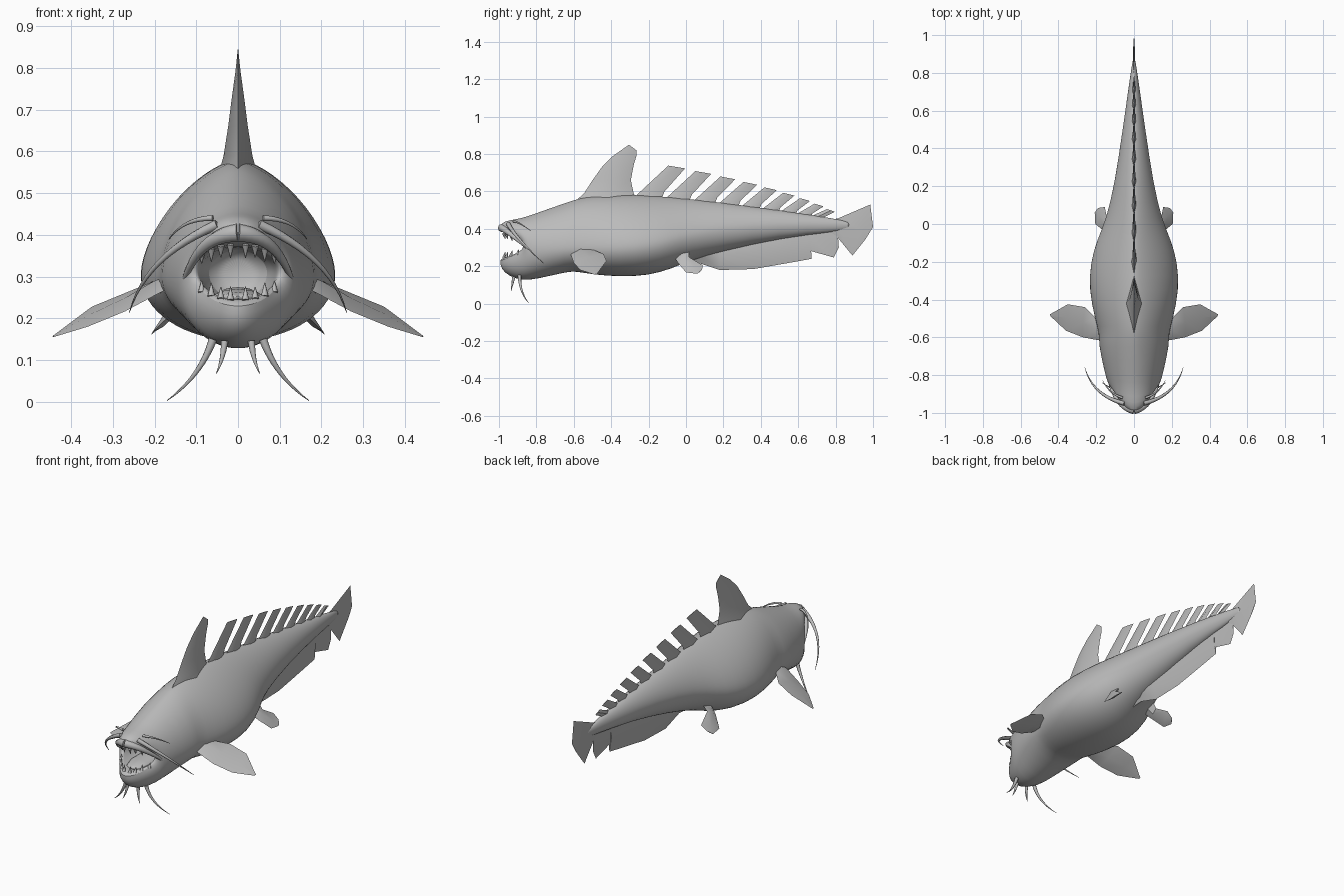
import bpy, bmesh, math
from mathutils import Vector

if "Cube" in bpy.data.objects:
    bpy.data.objects.remove(bpy.data.objects["Cube"])

grey = bpy.data.materials.new("grey_skin")
grey.diffuse_color = (0.5, 0.5, 0.5, 1)
grey.use_nodes = True
grey.node_tree.nodes["Principled BSDF"].inputs["Base Color"].default_value = grey.diffuse_color


def loft(name, rings, angle=40, subdiv=0):
    """Skin closed rings of equal length and cap both ends."""
    bm = bmesh.new()
    vs = [[bm.verts.new(p) for p in r] for r in rings]
    n = len(vs[0])
    for a, b in zip(vs, vs[1:]):
        for i in range(n):
            bm.faces.new((a[i], a[(i + 1) % n], b[(i + 1) % n], b[i]))
    bm.faces.new(vs[0])
    bm.faces.new(vs[-1])
    bmesh.ops.recalc_face_normals(bm, faces=bm.faces[:])
    me = bpy.data.meshes.new(name)
    bm.to_mesh(me)
    bm.free()
    me.materials.append(grey)
    ob = bpy.data.objects.new(name, me)
    bpy.context.collection.objects.link(ob)
    if subdiv:
        mod = ob.modifiers.new("smooth", 'SUBSURF')
        mod.levels = mod.render_levels = subdiv
    bpy.ops.object.select_all(action='DESELECT')
    ob.select_set(True)
    bpy.context.view_layer.objects.active = ob
    bpy.ops.object.shade_smooth_by_angle(angle=math.radians(angle))
    return ob


def fin(name, sections, thick, side=1):
    """Blade of diamond sections (leading, trailing point) thinning to its tip."""
    edges = [(Vector(a), Vector(b)) for a, b in sections]
    mids = [(a + b) / 2 for a, b in edges]
    last = len(mids) - 1
    rings = []
    for i, (a, b) in enumerate(edges):
        span = mids[min(i + 1, last)] - mids[max(i - 1, 0)]
        t = .0015 + thick * (1 - i / last) ** 1.4
        nrm = (b - a).cross(span).normalized() * t
        rings.append([Vector((p.x * side, p.y, p.z))
                      for p in (a, mids[i] + nrm, b, mids[i] - nrm)])
    return loft(name, rings, 35)


def middle_fin(name, sections, thick):
    """Blade in the middle plane, given as y, z pairs."""
    return fin(name, [((0, a, b), (0, c, d)) for a, b, c, d in sections], thick)


def feeler(name, pts, r0, r1=0.001, side=1, steps=12):
    """Tapered tube along a Bezier arc of three points."""
    a, b, c = [Vector((x * side, y, z)) for x, y, z in pts]
    path = [a * (1 - t) ** 2 + b * 2 * t * (1 - t) + c * t * t
            for t in (k / steps for k in range(steps + 1))]
    rings = []
    for k, p in enumerate(path):
        q = (path[min(k + 1, steps)] - path[max(k - 1, 0)]).to_track_quat('Z', 'Y')
        r = r0 + (r1 - r0) * k / steps
        rings.append([p + q @ Vector((r * math.cos(j * math.pi / 4),
                                      r * math.sin(j * math.pi / 4), 0)) for j in range(8)])
    return loft(name, rings, 60)


def body_ring(y, zc, zb, zt, hw):
    """Oval, pinched toward the back along the trunk, swept back at the mouth corners."""
    pinch = 1 + .5 * max(0, 1 - abs(y + .12) / .85)
    push = .13 * min(1, max(0, (-.84 - y) / .16))
    ring = []
    for i in range(32):
        a = i * math.tau / 32
        c, s = math.cos(a), math.sin(a)
        x, z = c * hw, zc + (zc - zb) * s
        if s > 0:
            x = math.copysign(abs(c) ** pinch, c) * hw
            z = zc + (zt - zc) * s ** ((1 + pinch) / 2)
        ring.append((x, y + push * c * c, z))
    return ring


# Mouth lining from throat to lips: y, middle z, bottom z, top z, half width
mouth = [(-.72, .31, .28, .34, .03), (-.74, .31, .24, .37, .075), (-.84, .31, .235, .37, .09),
         (-.975, .31, .25, .375, .095), (-1, .31, .235, .40, .102)]
# Outer skin from lips to tail
skin = [(-.99, .31, .185, .432, .115), (-.95, .31, .148, .447, .125), (-.88, .29, .122, .456, .137),
        (-.8, .29, .13, .485, .153), (-.63, .30, .172, .545, .19), (-.585, .30, .172, .56, .183),
        (-.5, .30, .155, .578, .208), (-.35, .30, .143, .585, .24), (-.2, .31, .15, .58, .232),
        (-.08, .335, .185, .57, .195), (.02, .365, .23, .56, .15), (.2, .40, .28, .54, .105),
        (.5, .422, .35, .50, .06), (.8, .42, .385, .455, .018), (.88, .42, .40, .435, .005)]
loft("body", [body_ring(*s) for s in mouth + skin], 50, 1)

# Tall dorsal fin
middle_fin("dorsal_fin", [
    (-.60, .54, -.26, .55), (-.545, .59, -.28, .59), (-.50, .66, -.295, .66),
    (-.45, .73, -.28, .74), (-.39, .79, -.265, .79), (-.305, .85, -.265, .82)], .045)

# Row of back spines, shrinking toward the tail
for i in range(9):
    f = -.27 + .16 * i - .0056 * i * i
    z0 = .575 - .125 * (f + .27)
    back, rz = f + .155 - .008 * i, .60 - .017 * i
    tip, tz = f + .175 - .009 * i, .738 - .029 * i
    middle_fin(f"back_spine_{i + 1}", [
        (f - .02, z0 - .045, back - .02, rz - .05), (f, z0, back, rz),
        (tip, tz, tip + .09 - .006 * i, tz - .015)], .022)

# Tail fin and long belly fin
middle_fin("tail_fin", [(.76, .45, .76, .39), (.81, .455, .81, .355),
                        (.985, .53, .89, .257), (1, .41, .96, .345)], .012)
middle_fin("belly_fin", [
    (-.06, .30, -.04, .215), (.06, .33, .06, .22), (.18, .35, .18, .18),
    (.36, .37, .36, .185), (.55, .40, .55, .218), (.66, .41, .672, .24),
    (.675, .41, .662, .283), (.77, .41, .79, .247), (.81, .40, .817, .30)], .032)

for side, tag in ((1, "right"), (-1, "left")):
    # Paired fins
    fin(f"pectoral_fin_{tag}", [
        ((.14, -.61, .285), (.14, -.51, .29)), ((.19, -.615, .26), (.20, -.50, .29)),
        ((.27, -.60, .217), (.26, -.44, .265)), ((.36, -.565, .18), (.35, -.425, .228)),
        ((.44, -.49, .156), (.445, -.478, .157))], .022, side)
    fin(f"pelvic_fin_{tag}", [
        ((.10, -.07, .26), (.10, .02, .30)), ((.155, -.04, .215), (.14, .015, .25)),
        ((.205, .0, .167), (.155, .09, .205)), ((.208, .06, .16), (.19, .085, .18))], .02, side)
    # Whiskers on lip, nose and chin
    feeler(f"lip_whisker_{tag}", [(.05, -.95, .425), (.22, -.91, .35), (.26, -.76, .215)], .012, side=side)
    feeler(f"nose_whisker_{tag}", [(.06, -.92, .44), (.13, -.90, .44), (.165, -.83, .39)], .007, side=side)
    feeler(f"chin_whisker_{tag}", [(.06, -.89, .15), (.09, -.89, .06), (.17, -.84, .003)], .010, side=side)
    feeler(f"small_chin_whisker_{tag}", [(.032, -.92, .145), (.036, -.93, .1), (.052, -.935, .068)],
           .009, side=side)
    # Upper lip roll
    feeler(f"upper_lip_{tag}", [(0, -.985, .405), (.09, -.97, .40), (.13, -.84, .29)], .022, .006, side)
    # Teeth along both jaws
    for i in range(4):
        x = .018 + .023 * i
        y, h = -.978 + 10 * x ** 2, .032 - .004 * (i % 2)
        for jaw, z, d in (("upper", .378 - 2.5 * x * x, -h), ("lower", .243 + 2.5 * x * x, h)):
            feeler(f"{jaw}_tooth_{tag}_{i + 1}",
                   [(x, y, z), (x, y + .004, z + d / 2), (x, y + .008, z + d)], .009, side=side, steps=2)

# Tongue
tongue = []
for y, w, h in ((-.94, .01, .003), (-.92, .04, .012), (-.86, .06, .02), (-.76, .055, .025)):
    tongue.append([(w * math.cos(k * math.tau / 12), y, .25 + h * math.sin(k * math.tau / 12))
                   for k in range(12)])
loft("tongue", tongue, 60)
